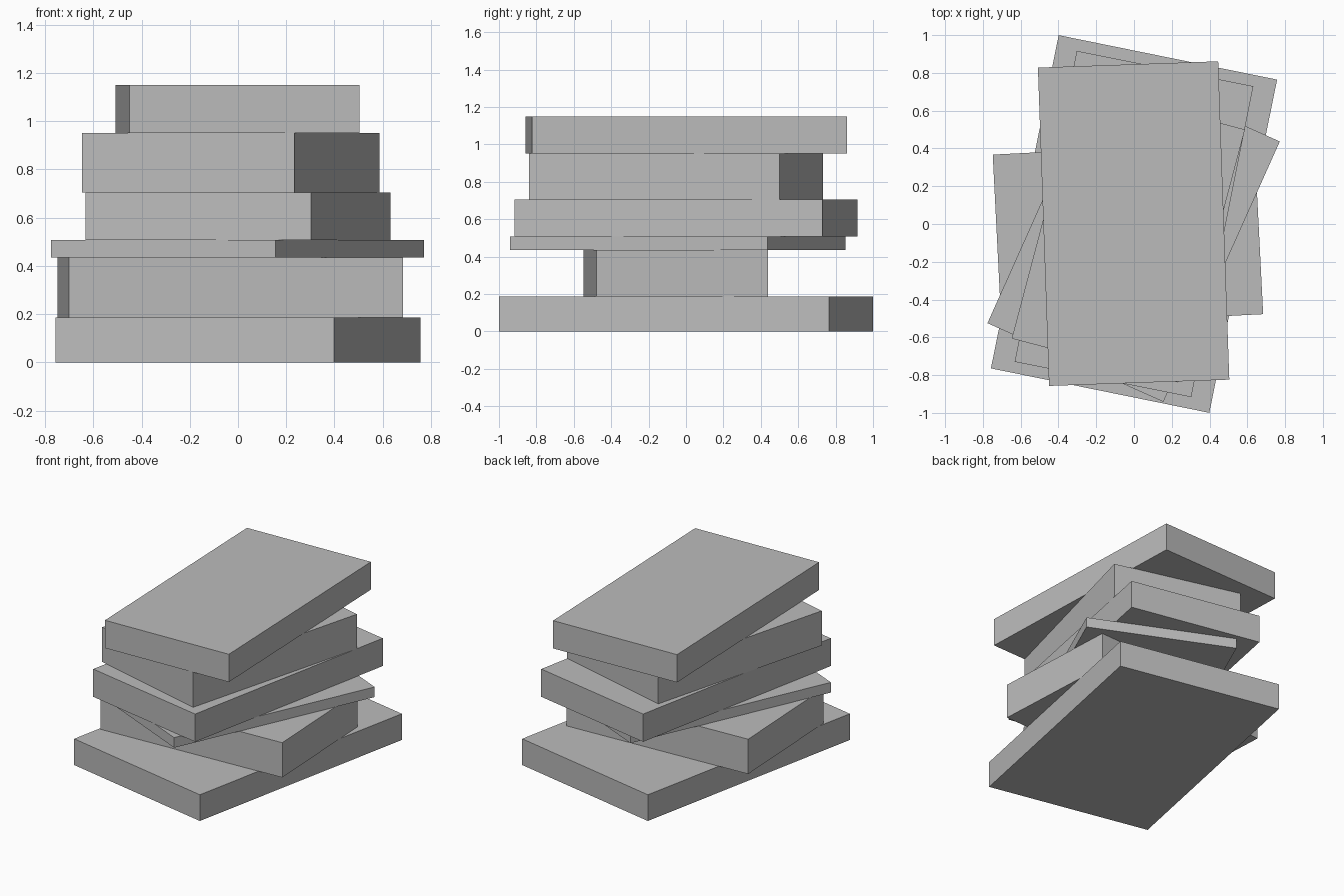
import bpy
from math import radians

default = bpy.data.objects.get("Cube")
if default:
    bpy.data.objects.remove(default, do_unlink=True)

# Single matte grey for the whole stack
grey = bpy.data.materials.new("plain grey")
grey.use_nodes = True
colour = (0.5, 0.5, 0.5, 1)
grey.diffuse_color = colour
grey.node_tree.nodes["Principled BSDF"].inputs["Base Color"].default_value = colour


def slab(name, centre, size, angle, bottom, top):
    """Flat block turned about the vertical axis."""
    bpy.ops.mesh.primitive_cube_add(size=1, location=(*centre, (bottom + top) / 2))
    block = bpy.context.object
    block.name = name
    block.scale = (*size, top - bottom)
    block.rotation_euler.z = radians(angle)
    block.data.materials.append(grey)
    return block


# Loose pile of blocks, listed from the bottom up
slab("bottom_block", (0, 0), (1.18, 1.80), -11.5, 0, 0.187)
slab("wide_block", (-0.032, -0.055), (1.387, 0.916), 2.9, 0.187, 0.435)
slab("thin_block", (-0.002, -0.044), (1.02, 1.51), -24.1, 0.435, 0.507)
slab("middle_block", (0, 0), (0.953, 1.678), -11.3, 0.507, 0.705)
slab("upper_block", (-0.03, -0.053), (0.911, 1.385), -14.8, 0.705, 0.952)
slab("top_block", (-0.002, 0.002), (0.955, 1.686), 2.0, 0.952, 1.15)
